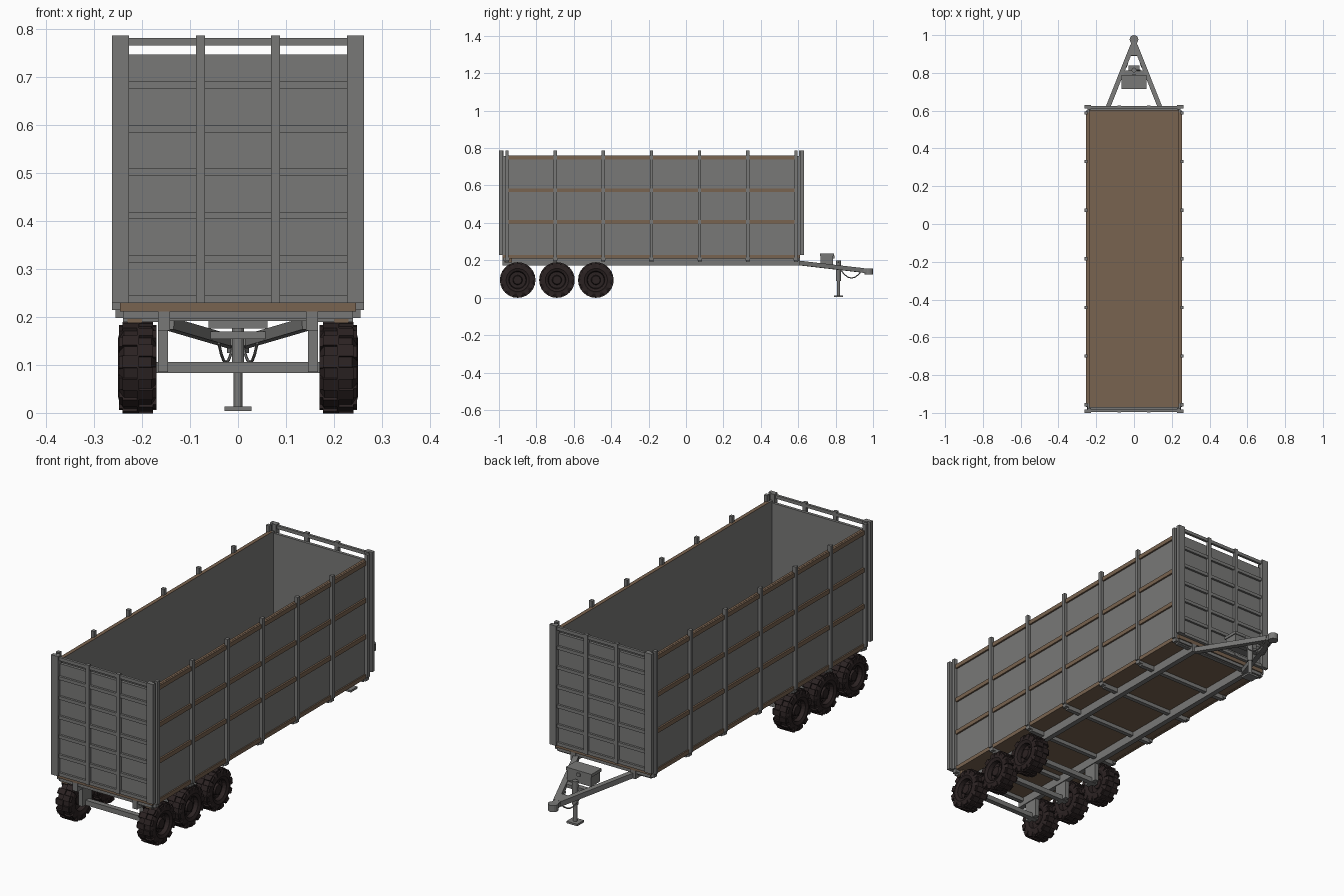
import bpy, bmesh, math
from mathutils import Vector, Matrix

if "Cube" in bpy.data.objects:
    bpy.data.objects.remove(bpy.data.objects["Cube"])


def material(name, rgb):
    m = bpy.data.materials.new(name)
    m.diffuse_color = (*rgb, 1)
    m.use_nodes = True
    m.node_tree.nodes["Principled BSDF"].inputs["Base Color"].default_value = m.diffuse_color
    return m


GREY = material("steel grey", (0.19, 0.19, 0.185))
BROWN = material("wood brown", (0.19, 0.125, 0.08))
RUBBER = material("dark rubber", (0.024, 0.016, 0.016))


def finish(name, bm, mat):
    bmesh.ops.recalc_face_normals(bm, faces=bm.faces)
    me = bpy.data.meshes.new(name)
    bm.to_mesh(me)
    bm.free()
    me.materials.append(mat)
    ob = bpy.data.objects.new(name, me)
    bpy.context.collection.objects.link(ob)
    return ob


def add_box(bm, x0, x1, y0, y1, z0, z1):
    m = Matrix.Translation(((x0 + x1) / 2, (y0 + y1) / 2, (z0 + z1) / 2)) @ \
        Matrix.Diagonal((x1 - x0, y1 - y0, z1 - z0, 1))
    bmesh.ops.create_cube(bm, size=1, matrix=m)


def boxes(name, mat, items, mirror=False):
    bm = bmesh.new()
    for b in items:
        add_box(bm, *b)
        if mirror:
            add_box(bm, -b[1], -b[0], *b[2:])
    return finish(name, bm, mat)


def beam(bm, a, b, w, h):
    """Square bar from a to b, w wide and h high."""
    a, b = Vector(a), Vector(b)
    d = b - a
    side = d.cross(Vector((0, 0, 1))).normalized()
    up = side.cross(d).normalized()
    rot = Matrix((side, d.normalized(), up)).transposed().to_4x4()
    bmesh.ops.create_cube(bm, size=1, matrix=Matrix.Translation((a + b) / 2) @ rot
                          @ Matrix.Diagonal((w, d.length, h, 1)))


def cyl(bm, a, b, r, seg=12):
    a, b = Vector(a), Vector(b)
    rot = (b - a).to_track_quat('Z', 'Y').to_matrix().to_4x4()
    bmesh.ops.create_cone(bm, cap_ends=True, segments=seg, radius1=r, radius2=r,
                          depth=(b - a).length, matrix=Matrix.Translation((a + b) / 2) @ rot)


POSTS = [-0.957 + 0.2575 * i for i in range(7)]

# Box body
boxes("floor", BROWN, [(-0.246, 0.246, -0.98, 0.61, 0.211, 0.229)])
boxes("side_walls", GREY, [(0.236, 0.247, -0.975, 0.605, 0.229, 0.757)], True)
boxes("side_rails", BROWN, [(0.246, 0.255, -0.95, 0.59, z - 0.01, z + 0.01)
                            for z in (0.748, 0.574, 0.405)], True)
boxes("side_sill", BROWN, [(0.24, 0.253, -0.95, 0.59, 0.21, 0.229)], True)
boxes("top_rims", BROWN, [(0.236, 0.247, -0.95, 0.59, 0.757, 0.759)], True)
boxes("side_posts", GREY, [(0.246, 0.2625, y - 0.0085, y + 0.0085, 0.215, 0.787)
                           for y in POSTS], True)
boxes("post_brackets", GREY, [(0.236, 0.255, y - 0.012, y + 0.012, 0.198, 0.216)
                              for y in POSTS], True)

# End gates: panel, posts and rails, at both ends
for name, y, s in (("front_gate", -0.97, -1), ("back_gate", 0.60, 1)):
    def span(d0, d1):
        return tuple(sorted((y + s * d0, y + s * d1)))
    boxes(name + "_panel", GREY, [(-0.246, 0.246, *span(0, 0.014), 0.229, 0.748)])
    boxes(name + "_posts", GREY, [(0.2275, 0.247, *span(0.005, 0.03), 0.229, 0.787),
                                  (0.247, 0.2625, *span(0.012, 0.03), 0.229, 0.787),
                                  (0.069, 0.0875, *span(0.012, 0.028), 0.229, 0.787)], True)
    boxes(name + "_rails", GREY, [(-0.24, 0.24, *span(0.012, 0.024), z, z + 0.0155)
                                  for z in (0.766, 0.677, 0.585, 0.494, 0.404, 0.313, 0.229)])

# Chassis
boxes("main_rails", GREY, [(0.142, 0.167, -0.98, 0.61, 0.172, 0.211)], True)
boxes("cross_members", GREY, [(-0.145, 0.145, y - 0.01, y + 0.01, 0.192, 0.21)
                              for y in POSTS])
boxes("outriggers", GREY, [(0.16, 0.24, y - 0.01, y + 0.01, 0.19, 0.211)
                           for y in POSTS], True)
boxes("end_beams", GREY, [(-0.24, 0.24, y, y + 0.02, 0.196, 0.212) for y in (-0.975, 0.585)])
boxes("wheel_stop_blocks", BROWN, [(0.2, 0.23, -0.97, -0.93, 0.187, 0.211)], True)

# Axles and hangers
WHEELS = (-0.9, -0.69, -0.482)
R = 0.0945
boxes("axle_hangers", GREY, [(0.146, 0.167, y - 0.035, y + 0.035, 0.085, 0.175)
                             for y in WHEELS], True)
bm = bmesh.new()
for y in WHEELS:
    add_box(bm, -0.18, 0.18, y - 0.012, y + 0.012, 0.083, 0.106)
finish("axles", bm, GREY)

# Wheels: turned tyre and rim with chunky tread lugs (outer side towards +x)
TYRE = [(-0.02, 0.0), (-0.02, 0.022), (-0.014, 0.024), (-0.014, 0.044), (-0.034, 0.048),
        (-0.039, 0.062), (-0.037, 0.076), (-0.029, 0.089), (0.029, 0.089), (0.037, 0.076),
        (0.041, 0.062), (0.035, 0.048), (0.016, 0.044), (0.016, 0.026), (0.028, 0.022),
        (0.028, 0.0)]


def wheel(name, x, y, s):
    bm = bmesh.new()
    vs = [bm.verts.new((s * px, pr, 0)) for px, pr in TYRE]
    es = [bm.edges.new(p) for p in zip(vs, vs[1:])]
    bmesh.ops.spin(bm, geom=vs + es, axis=(1, 0, 0), cent=(0, 0, 0),
                   angle=math.tau, steps=24, use_duplicate=False)
    bmesh.ops.remove_doubles(bm, verts=bm.verts, dist=1e-5)
    for i in range(12):
        for side in (-1, 1):
            a = math.tau * (i + 0.25 * side) / 12
            rot = Matrix.Rotation(a, 4, 'X')
            for cx, w, r0, r1 in ((0.015, 0.034, 0.082, R), (0.034, 0.011, 0.068, 0.088)):
                bmesh.ops.create_cube(bm, size=1, matrix=rot
                                      @ Matrix.Translation((side * cx, 0, (r0 + r1) / 2))
                                      @ Matrix.Diagonal((w, 0.025, r1 - r0, 1)))
    for i in range(6):  # wheel nuts
        a = math.tau * i / 6
        c = Vector((0, 0.034 * math.cos(a), 0.034 * math.sin(a)))
        cyl(bm, c + Vector((s * 0.014, 0, 0)), c + Vector((s * 0.022, 0, 0)), 0.004, 6)
    ob = finish(name, bm, RUBBER)
    ob.location = (x, y, R)


for i, y in enumerate(WHEELS):
    wheel(f"wheel_right_{i + 1}", 0.209, y, 1)
    wheel(f"wheel_left_{i + 1}", -0.209, y, -1)

# Drawbar and coupler
bm = bmesh.new()
for s in (-1, 1):
    beam(bm, (s * 0.145, 0.6, 0.186), (s * 0.008, 0.945, 0.146), 0.024, 0.024)
beam(bm, (-0.07, 0.8, 0.162), (0.07, 0.8, 0.162), 0.024, 0.016)
finish("drawbar", bm, GREY)
bm = bmesh.new()
beam(bm, (0, 0.89, 0.152), (0, 0.98, 0.141), 0.032, 0.024)
cyl(bm, (0, 0.977, 0.125), (0, 0.977, 0.155), 0.023, 16)
finish("coupler", bm, GREY)

# Jack stand
bm = bmesh.new()
cyl(bm, (0, 0.815, 0.01), (0, 0.815, 0.11), 0.009)
cyl(bm, (0, 0.815, 0.09), (0, 0.815, 0.2), 0.013)
add_box(bm, -0.028, 0.028, 0.79, 0.84, 0.004, 0.013)
cyl(bm, (0, 0.815, 0.19), (0.035, 0.815, 0.19), 0.004, 8)
finish("jack_stand", bm, GREY)

# Toolbox with lid
boxes("toolbox", GREY, [(-0.062, 0.062, 0.72, 0.786, 0.176, 0.222),
                        (-0.066, 0.066, 0.716, 0.79, 0.222, 0.236),
                        (-0.008, 0.008, 0.786, 0.793, 0.21, 0.226)])

# Safety cables drooping under the drawbar
bm = bmesh.new()
for s in (-1, 1):
    pts = [(s * (0.04 - 0.03 * t), 0.83 + 0.11 * t, 0.145 - 0.16 * t * (1 - t))
           for t in (i / 6 for i in range(7))]
    for p, q in zip(pts, pts[1:]):
        cyl(bm, p, q, 0.003, 6)
finish("safety_cables", bm, GREY)
